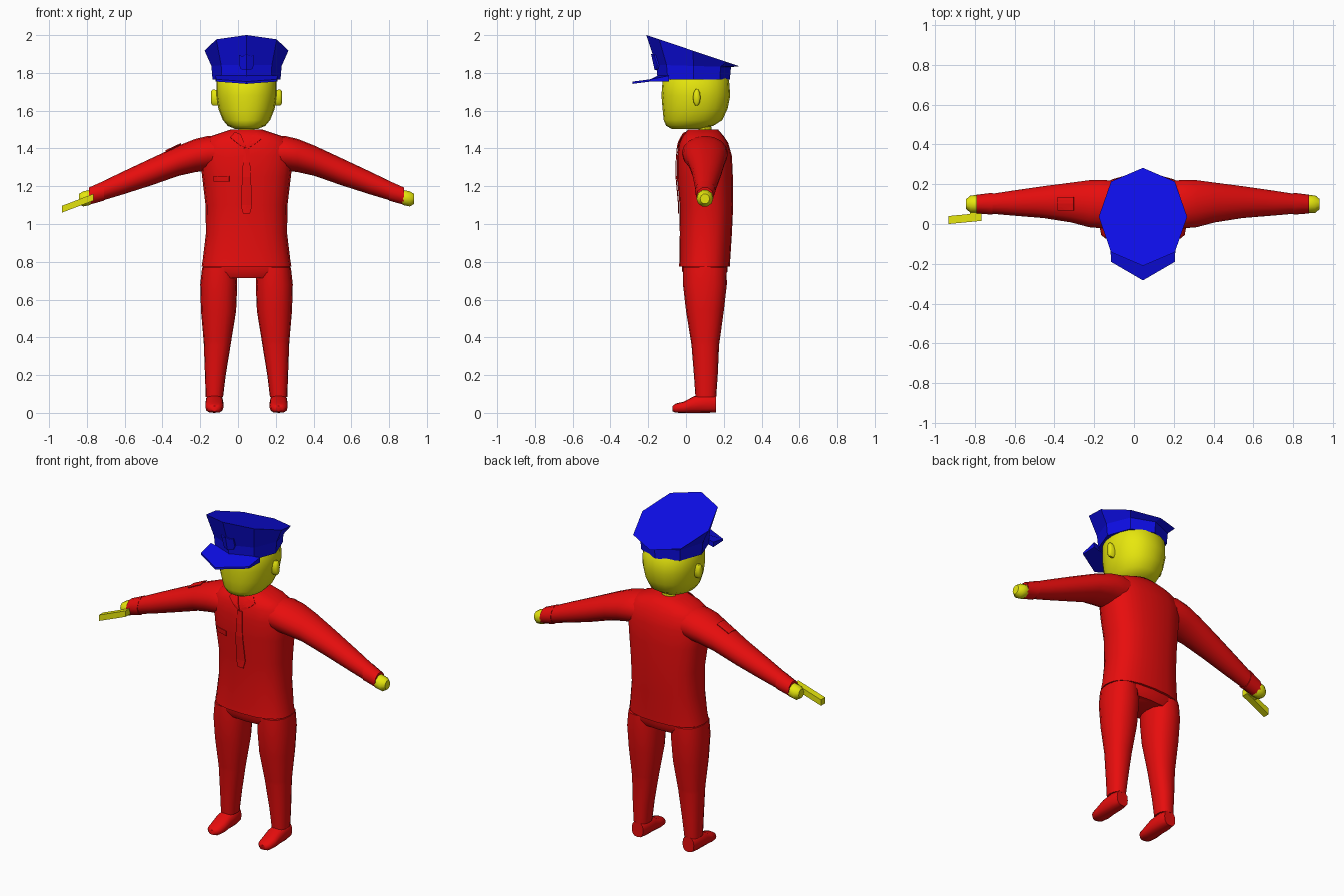
import bpy, bmesh
from math import cos, sin, pi, copysign
from mathutils import Vector

if "Cube" in bpy.data.objects:
    bpy.data.objects.remove(bpy.data.objects["Cube"])

CX = 0.045  # body centre line


def material(name, rgb):
    m = bpy.data.materials.new(name)
    m.use_nodes = True
    m.diffuse_color = (*rgb, 1)
    m.node_tree.nodes["Principled BSDF"].inputs["Base Color"].default_value = (*rgb, 1)
    return m


RED = material("uniform red", (0.8, 0.004, 0.004))
YELLOW = material("skin yellow", (0.8, 0.8, 0.004))
BLUE = material("cap blue", (0.004, 0.004, 0.8))


def make(name, verts, faces, mat, smooth=None):
    bm = bmesh.new()
    vs = [bm.verts.new(v) for v in verts]
    for f in faces:
        bm.faces.new([vs[i] for i in f])
    bmesh.ops.recalc_face_normals(bm, faces=bm.faces[:])
    mesh = bpy.data.meshes.new(name)
    bm.to_mesh(mesh)
    bm.free()
    mesh.materials.append(mat)
    ob = bpy.data.objects.new(name, mesh)
    ob.location.x = CX
    bpy.context.collection.objects.link(ob)
    if smooth:
        bpy.ops.object.select_all(action='DESELECT')
        ob.select_set(True)
        bpy.context.view_layer.objects.active = ob
        bpy.ops.object.shade_smooth_by_angle(angle=smooth)
    return ob


def skin(name, loops, mat, smooth=None):
    """Bridge equal-length loops and cap both ends."""
    n = len(loops[0])
    verts = [p for loop in loops for p in loop]
    faces = [(r * n + i, r * n + (i + 1) % n, (r + 1) * n + (i + 1) % n, (r + 1) * n + i)
             for r in range(len(loops) - 1) for i in range(n)]
    faces += [range(n), range(len(verts) - n, len(verts))]
    return make(name, verts, faces, mat, smooth)


def loft(name, axis, rings, mat, side=1, n=16, power=2.0, smooth=0.9):
    """Rings are (position on axis, centre a, centre b, radius a, radius b)."""
    def ring(t, a, b, ra, rb):
        out = []
        for i in range(n):
            c, s = cos(2 * pi * i / n), sin(2 * pi * i / n)
            u = a + ra * copysign(abs(c) ** (2 / power), c)
            v = b + rb * copysign(abs(s) ** (2 / power), s)
            x, y, z = {"x": (t, u, v), "y": (u, t, v), "z": (u, v, t)}[axis]
            out.append((x * side, y, z))
        return out
    return skin(name, [ring(*r) for r in rings], mat, smooth)


def plate(name, outline, target, mat, direction):
    """Thin sewn-on panel projected on to the garment."""
    n = len(outline)
    ob = make(name, outline, [range(n)], mat)
    bm = bmesh.new()
    bm.from_mesh(ob.data)
    bmesh.ops.triangulate(bm, faces=bm.faces[:])
    bmesh.ops.subdivide_edges(bm, edges=bm.edges[:], cuts=3, use_grid_fill=True)
    bm.to_mesh(ob.data)
    bm.free()
    wrap = ob.modifiers.new("wrap", 'SHRINKWRAP')
    wrap.target = target
    wrap.wrap_method = 'PROJECT'
    wrap.use_project_x = False
    setattr(wrap, "use_project_" + direction, True)
    wrap.use_negative_direction = wrap.use_positive_direction = True
    wrap.wrap_mode = 'ABOVE_SURFACE'
    wrap.offset = 0.004
    ob.modifiers.new("thickness", 'SOLIDIFY').thickness = 0.004
    return ob


# Jacket and trousers seat
jacket = loft("jacket", "z", [
    (0.775, 0, 0.098, 0.238, 0.135), (0.81, 0, 0.1, 0.232, 0.134),
    (0.95, 0, 0.105, 0.215, 0.138), (1.1, 0, 0.108, 0.217, 0.142),
    (1.25, 0, 0.1, 0.235, 0.148), (1.36, 0, 0.098, 0.248, 0.145),
    (1.43, 0, 0.093, 0.235, 0.13), (1.465, 0, 0.09, 0.19, 0.11),
    (1.5, 0, 0.09, 0.085, 0.08)], RED, power=2.5, n=20)
loft("trouser_seat", "z", [
    (0.715, 0, 0.1, 0.2, 0.1), (0.75, 0, 0.1, 0.235, 0.12),
    (0.8, 0, 0.1, 0.225, 0.12)], RED, power=2.5)

# Limbs, mirrored about the centre line
sleeves = {}
for side, word in ((1, "left"), (-1, "right")):
    sleeves[word] = loft(word + "_sleeve", "x", [
        (0.1, 0.1, 1.375, 0.11, 0.085), (0.2, 0.1, 1.375, 0.122, 0.092),
        (0.27, 0.102, 1.363, 0.118, 0.088), (0.36, 0.108, 1.335, 0.1, 0.08),
        (0.5, 0.11, 1.278, 0.08, 0.072), (0.66, 0.105, 1.215, 0.062, 0.06),
        (0.81, 0.1, 1.156, 0.044, 0.046)], RED, side)
    loft(word + "_cuff", "x", [
        (0.755, 0.102, 1.176, 0.055, 0.055), (0.835, 0.1, 1.147, 0.047, 0.048)],
        RED, side, n=10, smooth=0.7)
    loft(word + "_hand", "x", [
        (0.8, 0.1, 1.15, 0.03, 0.03), (0.83, 0.1, 1.14, 0.045, 0.042),
        (0.865, 0.1, 1.133, 0.044, 0.042), (0.888, 0.1, 1.133, 0.025, 0.027)],
        YELLOW, side, n=10)
    loft(word + "_trouser_leg", "z", [
        (0.085, 0.17, 0.105, 0.046, 0.055), (0.2, 0.165, 0.105, 0.055, 0.063),
        (0.36, 0.155, 0.102, 0.071, 0.073), (0.38, 0.154, 0.102, 0.073, 0.076),
        (0.54, 0.148, 0.1, 0.093, 0.1), (0.68, 0.147, 0.1, 0.098, 0.116),
        (0.77, 0.145, 0.1, 0.09, 0.115)], RED, side, power=2.3)
    loft(word + "_shoe", "y", [
        (-0.072, 0.17, 0.022, 0.02, 0.014), (-0.055, 0.17, 0.025, 0.04, 0.024),
        (-0.01, 0.17, 0.03, 0.048, 0.03), (0.045, 0.17, 0.045, 0.048, 0.045),
        (0.11, 0.17, 0.05, 0.048, 0.05), (0.158, 0.17, 0.048, 0.038, 0.046)],
        RED, side, n=12, power=2.6)
    loft(word + "_ear", "x", [
        (0.14, 0.055, 1.665, 0.018, 0.04), (0.178, 0.057, 1.67, 0.02, 0.046),
        (0.187, 0.057, 1.67, 0.012, 0.034)], YELLOW, side, n=10)
    plate(word + "_collar_flap", [
        (0, -0.2, 1.4), (side * 0.035, -0.2, 1.415), (side * 0.085, -0.2, 1.455),
        (side * 0.06, -0.2, 1.482), (side * 0.03, -0.2, 1.47)], jacket, RED, "y")

# Jacket details
plate("necktie", [(-0.015, -0.2, 1.4), (0.015, -0.2, 1.4), (0.03, -0.2, 1.1),
                  (0.018, -0.2, 1.055), (-0.018, -0.2, 1.055), (-0.03, -0.2, 1.1)],
      jacket, RED, "y")
plate("chest_pocket_flap", [(-0.17, -0.2, 1.255), (-0.09, -0.2, 1.255),
                            (-0.09, -0.2, 1.225), (-0.17, -0.2, 1.225)], jacket, RED, "y")
plate("sleeve_patch", [(-0.425, 0.07, 1.6), (-0.345, 0.07, 1.6),
                       (-0.345, 0.135, 1.6), (-0.425, 0.135, 1.6)],
      sleeves["right"], RED, "z")

# Neck and head
loft("neck", "z", [(1.46, 0, 0.1, 0.045, 0.035), (1.58, 0, 0.1, 0.04, 0.032)], YELLOW, n=8)
loft("head", "z", [
    (1.503, 0, 0, 0.06, 0.075), (1.52, 0, 0.02, 0.1, 0.125),
    (1.55, 0, 0.037, 0.125, 0.155), (1.61, 0, 0.048, 0.149, 0.172),
    (1.68, 0, 0.052, 0.16, 0.182), (1.76, 0, 0.052, 0.16, 0.176),
    (1.81, 0, 0.05, 0.13, 0.14)], YELLOW, n=20, power=2.2)

# Cap: eight-sided band flaring to a crown that slopes down to the back
def octagon(front, back, half_x, shoulder, z_at):
    mid, half = (front + back) / 2, (back - front) / 2
    pts = []
    for i in range(8):
        a = i * pi / 4
        k = shoulder if i % 2 else 1
        y = mid - half * cos(a) * k
        pts.append((half_x * sin(a) * k, y, z_at(y)))
    return pts


band_low = octagon(-0.15, 0.232, 0.18, 1.02, lambda y: 1.765)
band_top = octagon(-0.158, 0.238, 0.186, 1.02, lambda y: 1.838 - 0.03 * y)
crown = octagon(-0.21, 0.282, 0.222, 1.02, lambda y: 1.93 - 0.335 * y)
skin("cap", [band_low, band_top, crown], BLUE)

# Visor with a pointed front edge
upper = [(-0.165, -0.09, 1.785), (-0.16, -0.19, 1.766), (0, -0.283, 1.754),
         (0.16, -0.19, 1.766), (0.165, -0.09, 1.785), (0, -0.14, 1.79)]
lower = [(x, y, z - (0.012 if i in (1, 2, 3) else 0.03)) for i, (x, y, z) in enumerate(upper)]
skin("cap_visor", [lower, upper], BLUE)

# Badge folded around the front ridge of the cap
def ridge(x, z):
    t = (z - 1.843) / 0.157
    y = -0.158 - 0.052 * max(t, 0) + 0.36 * abs(x)
    return Vector((x, y, z))


for side, word in ((1, "left"), (-1, "right")):
    face = [ridge(side * x, z) for x, z in
            ((0, 1.815), (0.03, 1.82), (0.04, 1.843), (0.04, 1.895), (0.02, 1.888), (0, 1.9))]
    skin(word + "_badge_half", [[p + Vector((0, d, 0)) for p in face]
                                for d in (-0.008, 0.001)], BLUE)

# Pistol held in the right hand
def bar(name, start, end, half_y, half_z):
    loops = []
    for p in (start, end):
        loops.append([(p[0] - CX, p[1] + half_y * a, p[2] + half_z * b)
                      for a, b in ((-1, -1), (1, -1), (1, 1), (-1, 1))])
    return skin(name, loops, YELLOW)


bar("pistol_barrel", (-0.933, 0.02, 1.078), (-0.765, 0.036, 1.142), 0.02, 0.018)
skin("pistol_grip", [[(x - CX, y, z) for x, z in
     ((-0.825, 1.105), (-0.775, 1.122), (-0.775, 1.152), (-0.825, 1.135))]
     for y in (0.03, 0.11)], YELLOW)
